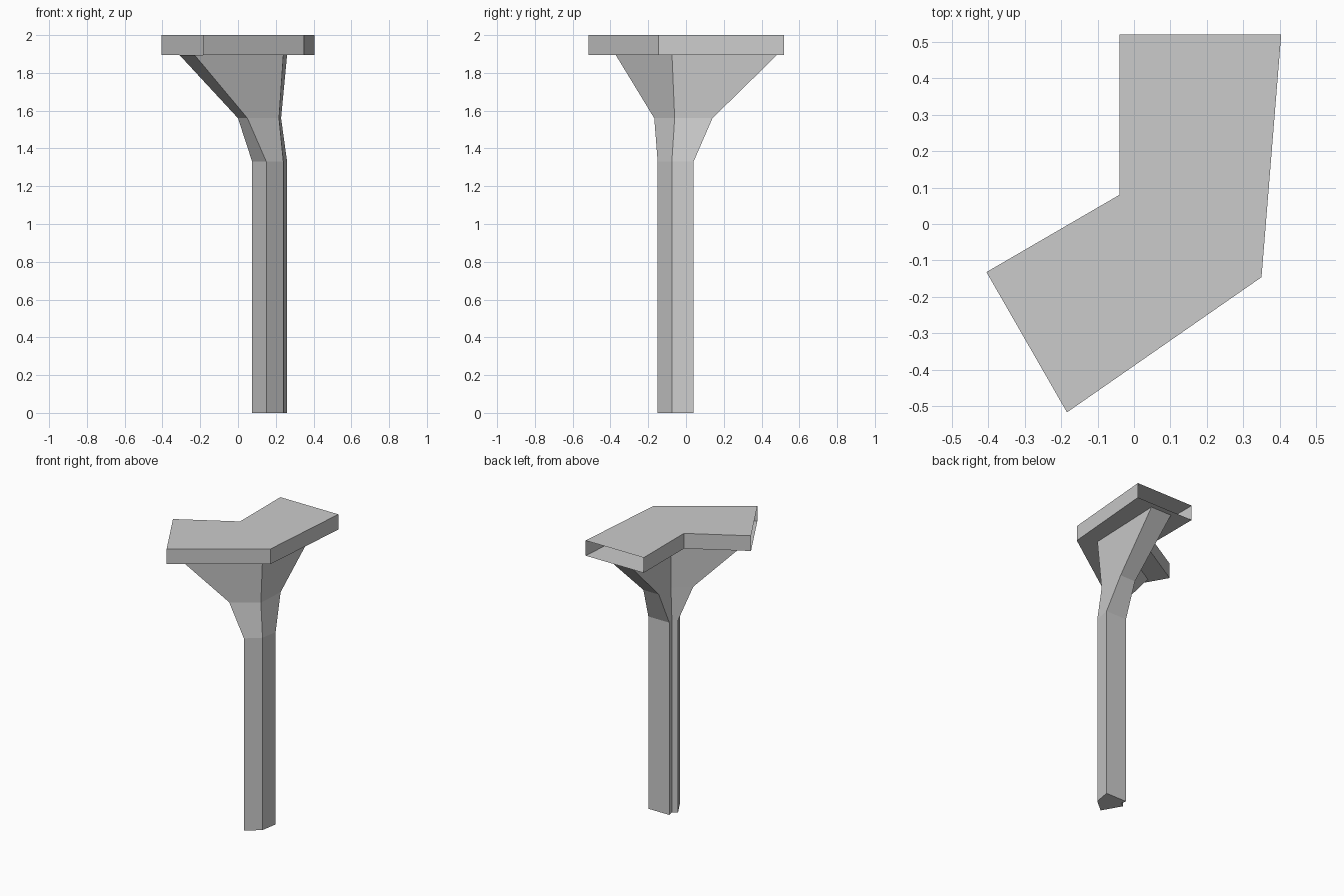
import bpy

if "Cube" in bpy.data.objects:
    bpy.data.objects.remove(bpy.data.objects["Cube"])


def make_object(name, verts, faces):
    mesh = bpy.data.meshes.new(name)
    mesh.from_pydata(verts, [], faces)
    mesh.validate()
    mesh.update()
    obj = bpy.data.objects.new(name, mesh)
    bpy.context.collection.objects.link(obj)
    return obj


def loft(name, sections, open_sides=(), cap_bottom=True, cap_top=True):
    """Stack matching outlines, each given as (z, points), bottom to top."""
    n = len(sections[0][1])
    verts = [(x, y, z) for z, pts in sections for x, y in pts]
    faces = []
    for k in range(len(sections) - 1):
        for i in range(n):
            if i in open_sides:
                continue
            j = (i + 1) % n
            a, b = k * n, (k + 1) * n
            faces.append((a + i, a + j, b + j, b + i))
    if cap_bottom:
        faces.append(tuple(reversed(range(n))))
    if cap_top:
        faces.append(tuple(range(len(verts) - n, len(verts))))
    return make_object(name, verts, faces)


# Bent deck slab, counter-clockwise from the inner bend; both arm ends are open
deck = [(-0.04, 0.08), (-0.405, -0.132), (-0.184, -0.517),
        (0.35, -0.146), (0.404, 0.52), (-0.04, 0.52)]
loft("deck", [(1.895, deck), (2.0, deck)], open_sides=(1, 4))

# Pillar with the same bent outline, flaring along both arms under the deck
shaft = [(0.108, 0.0), (0.075, -0.02), (0.15, -0.15),
         (0.24, -0.075), (0.26, 0.04), (0.10, 0.04)]
neck = [(0.108, 0.01), (0.0, -0.08), (0.05, -0.168),
        (0.217, -0.06), (0.228, 0.14), (0.11, 0.14)]
head = [(0.108, 0.008), (-0.31, -0.233), (-0.23, -0.372),
        (0.24, -0.074), (0.26, 0.482), (0.10, 0.482)]
loft("pillar", [(0.0, shaft), (1.33, shaft), (1.56, neck), (1.895, head)],
     cap_top=False)
